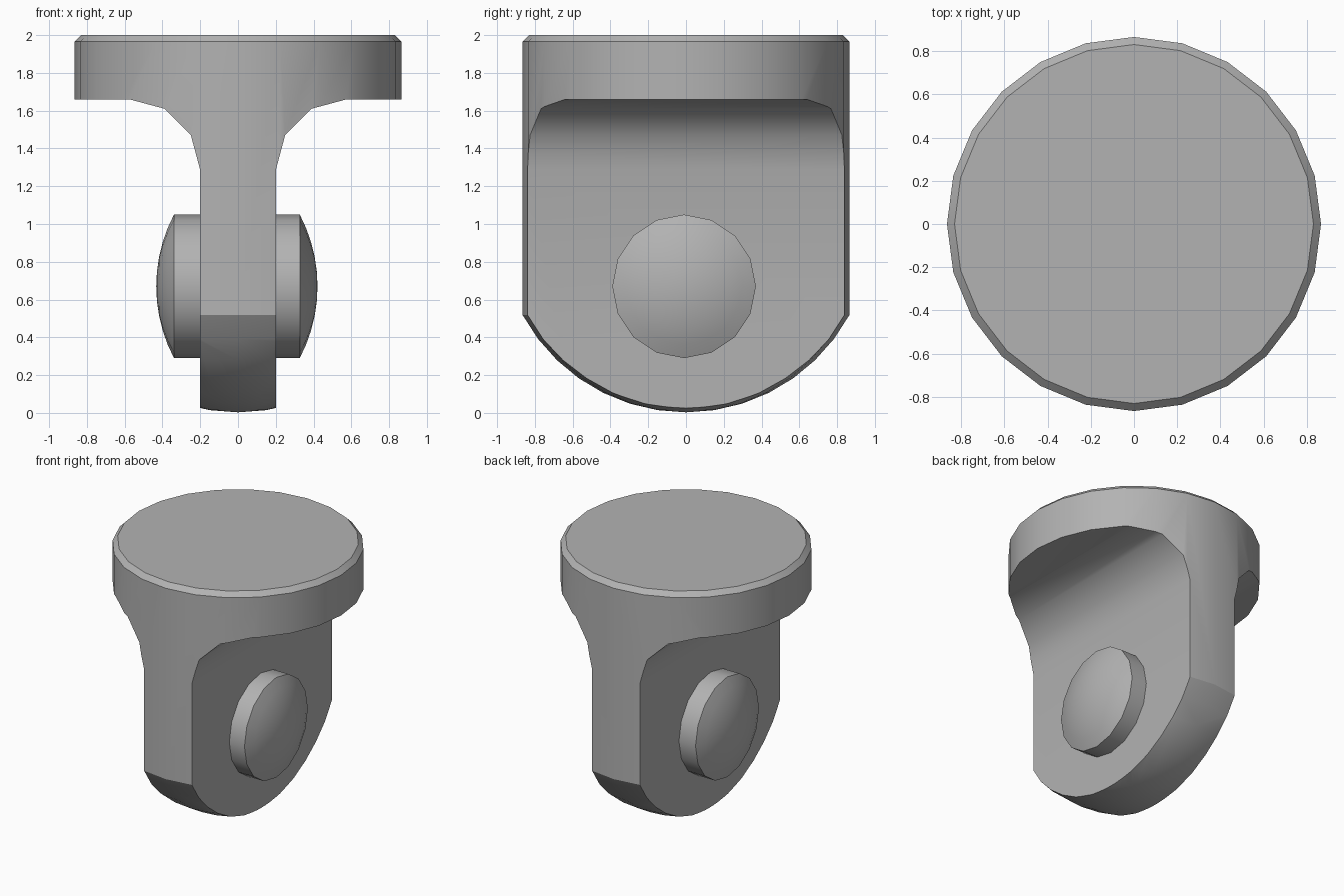
import bpy, bmesh
from math import sin, cos, pi, asin, radians
from mathutils import Vector

if "Cube" in bpy.data.objects:
    bpy.data.objects.remove(bpy.data.objects["Cube"], do_unlink=True)

grey = bpy.data.materials.new("mid grey")
grey.use_nodes = True
grey.diffuse_color = (0.45, 0.45, 0.45, 1)
grey.node_tree.nodes["Principled BSDF"].inputs["Base Color"].default_value = grey.diffuse_color


def finish(bm, name):
    bmesh.ops.remove_doubles(bm, verts=bm.verts, dist=1e-5)
    bmesh.ops.recalc_face_normals(bm, faces=bm.faces)
    mesh = bpy.data.meshes.new(name)
    bm.to_mesh(mesh)
    bm.free()
    mesh.materials.append(grey)
    obj = bpy.data.objects.new(name, mesh)
    bpy.context.collection.objects.link(obj)
    return obj


def lathe(name, profile, sides, place):
    """Revolve (radius, height) points; the profile starts and ends on the axis."""
    bm = bmesh.new()
    rings = []
    for r, h in profile:
        if r < 1e-6:
            rings.append([bm.verts.new(place(0, 0, h))] * sides)
        else:
            rings.append([bm.verts.new(place(r * cos(2 * pi * i / sides), r * sin(2 * pi * i / sides), h))
                          for i in range(sides)])
    for low, high in zip(rings, rings[1:]):
        for i in range(sides):
            j = (i + 1) % sides
            bm.faces.new(dict.fromkeys((low[i], low[j], high[j], high[i])))
    # Merge the flat end fan into a single cap
    bmesh.ops.recalc_face_normals(bm, faces=bm.faces)
    bmesh.ops.dissolve_limit(bm, angle_limit=0.001, verts=bm.verts, edges=bm.edges)
    return finish(bm, name)


def activate(obj):
    bpy.ops.object.select_all(action='DESELECT')
    obj.select_set(True)
    bpy.context.view_layer.objects.active = obj


def cap(radius, full, steps):
    """Spherical cap as (radius, rise from pole) pairs."""
    top = asin(full / radius)
    return [(radius * sin(top * i / steps), radius * (1 - cos(top * i / steps)))
            for i in range(steps + 1)]


# Round body: domed underside, straight wall, chamfered top
R = 0.865
profile = [(r, z + 0.003) for r, z in cap(0.984, R, 7)]
profile += [(R, 1.965), (0.83, 2.0), (0, 2.0)]
body = lathe("mount_body", profile, 24, lambda x, y, h: Vector((x, y, h)))

# Side cutter: narrow web flaring through fillets into the disc
f = 0.375
right = [(0.2, -0.2)]
right += [(0.2 + f - f * cos(a), 1.285 + f * sin(a)) for a in (0, pi / 6, pi / 3, pi / 2)]
right += [(1.2, 1.66), (1.2, 2.2)]
outline = right + [(-x, z) for x, z in reversed(right)]
bm = bmesh.new()
face = bm.faces.new([bm.verts.new((x, -1.2, z)) for x, z in outline])
ext = bmesh.ops.extrude_face_region(bm, geom=[face], use_keep_orig=True)
bmesh.ops.translate(bm, vec=(0, 2.4, 0),
                    verts=[v for v in ext["geom"] if isinstance(v, bmesh.types.BMVert)])
cutter = finish(bm, "web_cutter")
cutter.hide_render = True

mod = body.modifiers.new("web", 'BOOLEAN')
mod.operation = 'INTERSECT'
mod.solver = 'EXACT'
mod.object = cutter
activate(body)
bpy.ops.object.modifier_apply(modifier=mod.name)
bpy.data.objects.remove(cutter, do_unlink=True)

# Cross pin with domed heads
dome = [(r, 0.427 - d) for r, d in cap(0.815, 0.38, 5)]
pin_profile = dome + [(r, -h) for r, h in reversed(dome)]
pin = lathe("cross_pin", pin_profile, 16,
            lambda a, b, h: Vector((h - 0.006, b - 0.01, a + 0.67)))

for obj in (body, pin):
    activate(obj)
    bpy.ops.object.shade_smooth_by_angle(angle=radians(31.5))
